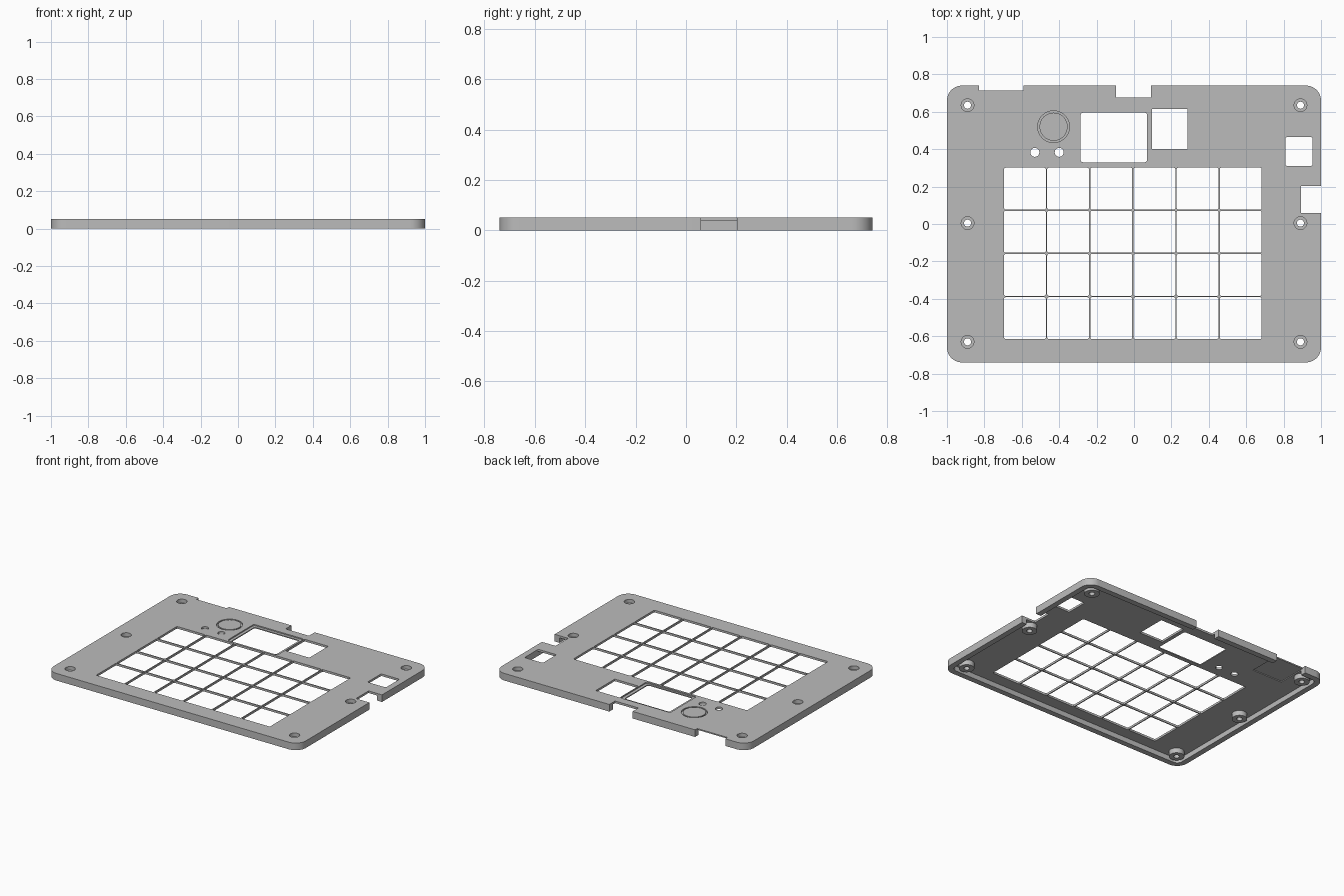
import bpy, bmesh, math

if "Cube" in bpy.data.objects:
    bpy.data.objects.remove(bpy.data.objects["Cube"], do_unlink=True)

TOP, UNDER = 0.051, 0.036      # top face and underside of the plate
LOW, HIGH = -0.1, 0.2          # limits of through cuts

grey = bpy.data.materials.new("plain grey")
grey.use_nodes = True
grey.diffuse_color = (0.5, 0.5, 0.5, 1)
grey.node_tree.nodes["Principled BSDF"].inputs["Base Color"].default_value = (0.5, 0.5, 0.5, 1)


def prism(bm, outline, z0, z1):
    base = [bm.verts.new((x, y, z0)) for x, y in outline]
    cap = [bm.verts.new((x, y, z1)) for x, y in outline]
    bm.faces.new(base[::-1])
    bm.faces.new(cap)
    n = len(outline)
    for i in range(n):
        j = (i + 1) % n
        bm.faces.new((base[i], base[j], cap[j], cap[i]))


def rounded(x0, x1, y0, y1, r, steps=4):
    points = []
    corners = [(x1 - r, y1 - r), (x0 + r, y1 - r), (x0 + r, y0 + r), (x1 - r, y0 + r)]
    for k, (cx, cy) in enumerate(corners):
        for i in range(steps + 1):
            a = math.pi / 2 * (k + i / steps)
            points.append((cx + r * math.cos(a), cy + r * math.sin(a)))
    return points


def circle(x, y, r, n=32):
    return [(x + r * math.cos(math.tau * i / n), y + r * math.sin(math.tau * i / n))
            for i in range(n)]


def box(x0, x1, y0, y1):
    return [(x0, y0), (x1, y0), (x1, y1), (x0, y1)]


def solid(name, parts):
    bm = bmesh.new()
    for outline, z0, z1 in parts:
        prism(bm, outline, z0, z1)
    mesh = bpy.data.meshes.new(name)
    bm.to_mesh(mesh)
    bm.free()
    obj = bpy.data.objects.new(name, mesh)
    bpy.context.scene.collection.objects.link(obj)
    mesh.materials.append(grey)
    return obj


def combine(obj, operation, parts):
    tool = solid("tool", parts)
    mod = obj.modifiers.new("cut", "BOOLEAN")
    mod.operation, mod.solver, mod.object = operation, "EXACT", tool
    bpy.context.view_layer.update()
    result = bpy.data.meshes.new_from_object(
        obj.evaluated_get(bpy.context.evaluated_depsgraph_get()))
    obj.modifiers.clear()
    obj.data = result
    bpy.data.objects.remove(tool, do_unlink=True)


# Shell with a rim around a hollow underside
case = solid("case_top_plate", [(rounded(-1, 1, -0.74, 0.74, 0.08, 10), 0, TOP)])
combine(case, "DIFFERENCE", [(rounded(-0.96, 0.96, -0.70, 0.70, 0.04, 8), LOW, UNDER)])

# Screw bosses
screws = [(x, y) for x in (-0.89, 0.89) for y in (-0.63, 0.005, 0.635)]
combine(case, "UNION", [(circle(x, y, 0.05), 0, 0.044) for x, y in screws])

# Key openings, leaving thin bars between them
pitch, gap, left, front = 0.2308, 0.007, -0.695, -0.615
keys = []
for col in range(6):
    for row in range(4):
        x, y = left + col * pitch, front + row * pitch
        keys.append((rounded(x, x + pitch - gap, y, y + pitch - gap, 0.008, 2), LOW, HIGH))
combine(case, "DIFFERENCE", keys)

# Through holes, ports and edge notches
through = [
    rounded(-0.285, 0.07, 0.33, 0.595, 0.012),    # display window
    box(0.097, 0.285, 0.40, 0.615),               # module opening
    rounded(0.81, 0.955, 0.31, 0.465, 0.01),      # switch opening
    box(0.893, 1.2, 0.06, 0.203),                 # side notch
    box(-0.095, 0.09, 0.675, 1),                  # rear notch
    box(-0.83, -0.59, 0.715, 1),                  # shallow rear notch
    circle(-0.53, 0.383, 0.024, 24),              # small buttons
    circle(-0.40, 0.383, 0.024, 24),
]
through += [circle(x, y, 0.019, 24) for x, y in screws]
combine(case, "DIFFERENCE", [(o, LOW, HIGH) for o in through])

# Screw counterbores, display ledge and round button groove
sunk = [(circle(x, y, 0.034), 0.025, HIGH) for x, y in screws]
sunk.append((rounded(-0.305, 0.091, 0.316, 0.615, 0.015), 0.043, HIGH))
sunk.append((circle(-0.43, 0.52, 0.085, 48), 0.041, HIGH))
combine(case, "DIFFERENCE", sunk)
combine(case, "UNION", [(circle(-0.43, 0.52, 0.075, 48), 0.038, TOP)])

# Connector pocket under the rear edge
combine(case, "DIFFERENCE", [(box(-0.83, -0.59, 0.5, 1), LOW, 0.042)])

bpy.context.view_layer.objects.active = case
case.select_set(True)
bpy.ops.object.shade_smooth_by_angle(angle=math.radians(30))
